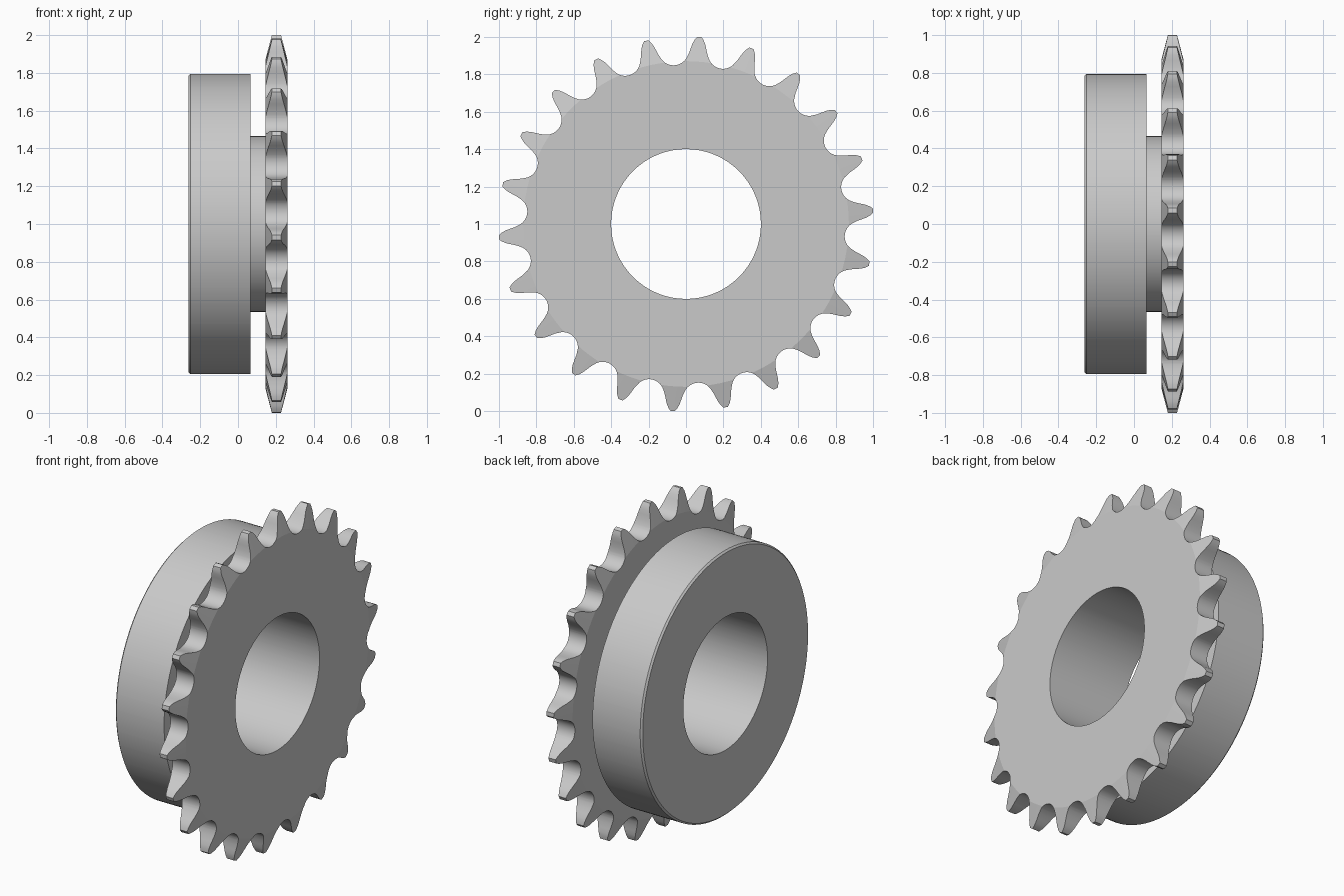
import bpy, bmesh
from math import pi, sin, cos, atan2, hypot, radians

if "Cube" in bpy.data.objects:
    bpy.data.objects.remove(bpy.data.objects["Cube"])

TEETH = 22
STEP = 2 * pi / TEETH
BORE = 0.4
AXIS_Z = 1.0                                  # height of the axle line
MID, HALF, TIP_HALF = 0.2035, 0.0585, 0.024   # plate centre and half thicknesses
CONE_R, TIP_R = 0.87, 1.0018                  # where the tooth chamfer starts and ends

steel = bpy.data.materials.new("steel grey")
steel.use_nodes = True
grey = (0.59, 0.59, 0.59, 1)
steel.diffuse_color = grey
steel.node_tree.nodes["Principled BSDF"].inputs["Base Color"].default_value = grey


def finish(name, bm, angle):
    bmesh.ops.remove_doubles(bm, verts=bm.verts[:], dist=0.00002)
    bmesh.ops.recalc_face_normals(bm, faces=bm.faces[:])
    mesh = bpy.data.meshes.new(name)
    bm.to_mesh(mesh)
    bm.free()
    mesh.materials.append(steel)
    obj = bpy.data.objects.new(name, mesh)
    bpy.context.collection.objects.link(obj)
    bpy.ops.object.select_all(action='DESELECT')
    obj.select_set(True)
    bpy.context.view_layer.objects.active = obj
    bpy.ops.object.shade_smooth_by_angle(angle=radians(angle))


def polar(x, r, a):
    return (x, r * cos(a), AXIS_Z + r * sin(a))


def add_face(bm, *points):
    bm.faces.new([bm.verts.new(p) for p in points])


# Half tooth outline from valley to tip: round roller seat, then curved flank
PITCH_R, SEAT_R = 0.931, 0.0805
cr, ct = PITCH_R * cos(STEP / 2), PITCH_R * sin(STEP / 2)
outline = []
for i in range(9):
    a = pi + STEP / 2 + (pi / 3 - STEP / 2) * i / 8
    outline.append((cr + SEAT_R * cos(a), ct + SEAT_R * sin(a)))
outline += [(0.91, 0.05), (0.94, 0.0415), (0.965, 0.034), (0.985, 0.0245), (TIP_R, 0.012)]
half = []
for r, t in outline:
    p = (hypot(r, t), atan2(t, r))
    if half and half[-1][0] < CONE_R < p[0]:
        q = half[-1]
        f = (CONE_R - q[0]) / (p[0] - q[0])
        half.append((CONE_R, q[1] + f * (p[1] - q[1])))
    half.append(p)
base = next(a for r, a in half if r == CONE_R)

FRACTIONS = [-1, -0.5, 0, 0.5, 1]
SPANS = list(zip(FRACTIONS, FRACTIONS[1:]))
centres = [STEP * (k + 0.25) for k in range(TEETH)]

# Hub with neck and bore, revolved around x in the same angular steps as the plate bore
profile = [(0.145, BORE), (-0.262, BORE), (-0.262, 0.785), (-0.252, 0.795),
           (0.065, 0.795), (0.065, 0.465), (0.145, 0.465)]
valley = [a for r, a in half if r < CONE_R]
steps = [-a for a in valley] + [f * base for f in FRACTIONS] + valley[::-1]
bm = bmesh.new()
for c in centres:
    for a, b in zip(steps, steps[1:]):
        for (x0, r0), (x1, r1) in zip(profile, profile[1:]):
            add_face(bm, polar(x0, r0, c + a), polar(x1, r1, c + a),
                     polar(x1, r1, c + b), polar(x0, r0, c + b))
finish("hub", bm, 30)


def thickness(r):
    f = max(0, (r - CONE_R) / (TIP_R - CONE_R))
    return HALF + f * (TIP_HALF - HALF)


# Toothed plate
bm = bmesh.new()


def strip(*corners):
    """Quad on both side faces of the plate."""
    for s in (-1, 1):
        add_face(bm, *(polar(MID + s * thickness(r), r, a) for r, a in corners))


def wall(r0, a0, r1, a1):
    """Quad through the plate from one side face to the other."""
    h0, h1 = thickness(r0), thickness(r1)
    add_face(bm, polar(MID - h0, r0, a0), polar(MID + h0, r0, a0),
             polar(MID + h1, r1, a1), polar(MID - h1, r1, a1))


for c in centres:
    for (r0, a0), (r1, a1) in zip(half, half[1:]):
        for m in (-1, 1):
            p, q = c + m * a0, c + m * a1
            wall(r0, p, r1, q)
            if r1 <= CONE_R:
                strip((BORE, p), (r0, p), (r1, q), (BORE, q))
                wall(BORE, p, BORE, q)
        if r0 >= CONE_R:
            for f, g in SPANS:
                strip((r0, c + f * a0), (r0, c + g * a0), (r1, c + g * a1), (r1, c + f * a1))
    # Flat web below the tooth, and the tooth tip
    tip_r, tip_a = half[-1]
    for f, g in SPANS:
        p, q = c + f * base, c + g * base
        strip((BORE, p), (BORE, q), (CONE_R, q), (CONE_R, p))
        wall(BORE, p, BORE, q)
        wall(tip_r, c + f * tip_a, tip_r, c + g * tip_a)
finish("toothed_plate", bm, 13)
